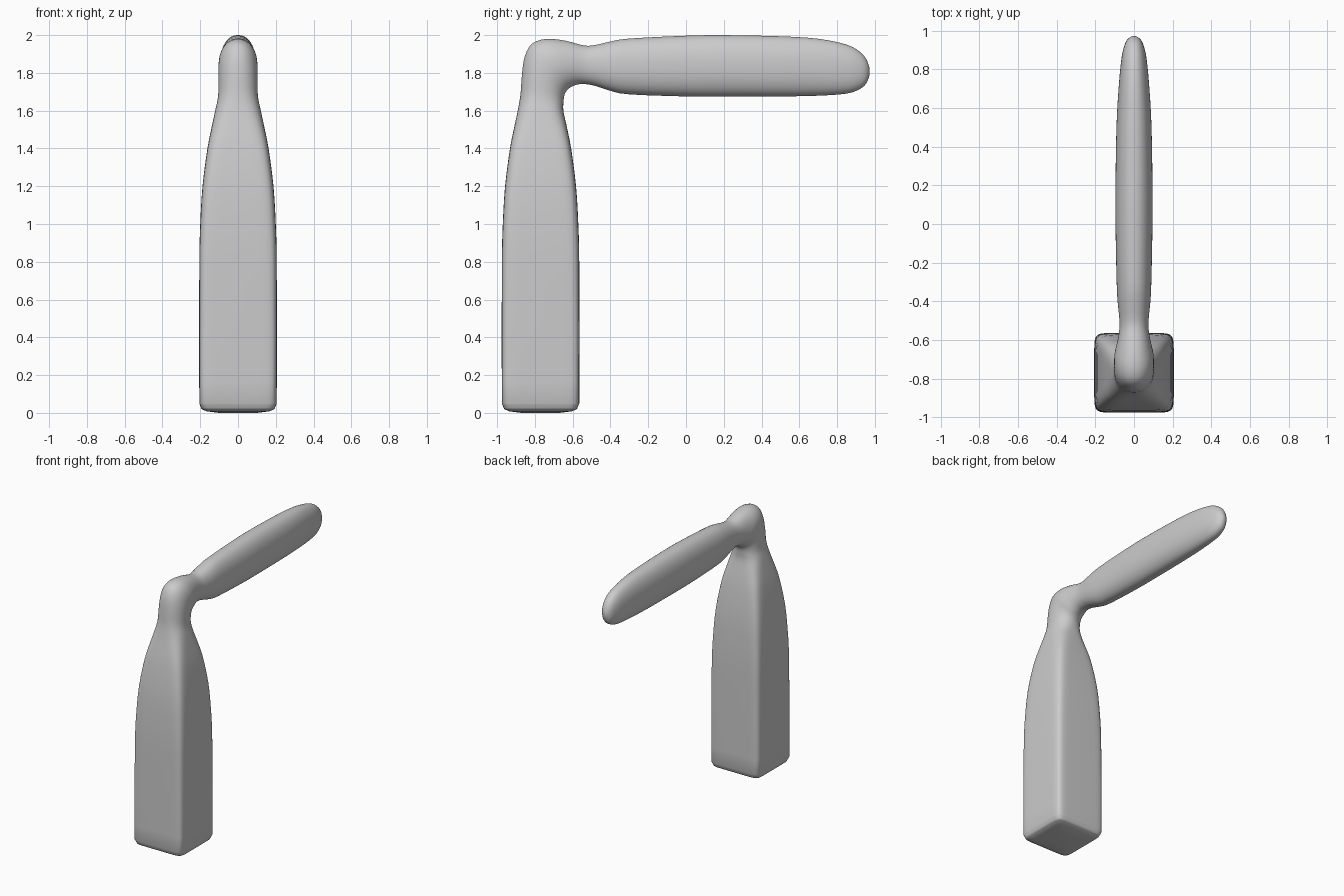
import bpy, bmesh
from math import cos, sin, pi, copysign
from mathutils import Vector

if "Cube" in bpy.data.objects:
    bpy.data.objects.remove(bpy.data.objects["Cube"])

SIDES, STEPS = 48, 3
YC = -0.77

# Column sections: z, half width, corner squareness
column = [(0.0, 0.10, 8), (0.008, 0.165, 9), (0.02, 0.193, 10), (0.05, 0.205, 10),
          (0.40, 0.206, 10), (0.80, 0.205, 9), (1.00, 0.200, 8), (1.20, 0.188, 7),
          (1.40, 0.162, 5.5), (1.52, 0.138, 4), (1.60, 0.121, 3)]
rings = [(YC - w, z, YC + w, z, w, n) for z, w, n in column]

# Elbow sections: outer (y, z), inner (y, z), half width, squareness
rings += [(-0.876, 1.69, -0.648, 1.65, 0.106, 2.4),
          (-0.868, 1.80, -0.644, 1.68, 0.104, 2.2),
          (-0.853, 1.89, -0.635, 1.70, 0.104, 2.1),
          (-0.815, 1.955, -0.622, 1.715, 0.103, 2.1),
          (-0.740, 1.98, -0.605, 1.727, 0.100, 2.1),
          (-0.640, 1.971, -0.575, 1.738, 0.086, 2.1)]

# Arm sections: y, top z, bottom z, half width
arm = [(-0.54, 1.945, 1.741, 0.075), (-0.48, 1.948, 1.731, 0.077),
       (-0.40, 1.966, 1.705, 0.085), (-0.30, 1.982, 1.686, 0.090),
       (0.0, 1.997, 1.675, 0.096), (0.2, 2.0, 1.674, 0.096),
       (0.5, 1.994, 1.675, 0.091), (0.7, 1.981, 1.679, 0.080),
       (0.85, 1.95, 1.690, 0.066), (0.92, 1.912, 1.714, 0.051),
       (0.955, 1.872, 1.745, 0.034), (0.972, 1.825, 1.788, 0.011)]
rings += [(y, t, y, b, w, 2.2) for y, t, b, w in arm]


def spline(a, b, c, d, t):
    """Catmull-Rom blend of four section tuples."""
    return [0.5 * (2 * q + (r - p) * t + (2 * p - 5 * q + 4 * r - s) * t * t
                   + (3 * q - p - 3 * r + s) * t ** 3)
            for p, q, r, s in zip(a, b, c, d)]


def section(bm, yo, zo, yi, zi, w, n):
    """Rounded-square ring between an outer and an inner profile point."""
    outer, inner = Vector((0, yo, zo)), Vector((0, yi, zi))
    mid, half = (outer + inner) / 2, (inner - outer) / 2
    verts = []
    for k in range(SIDES):
        a = 2 * pi * (k + 0.5) / SIDES
        u = copysign(abs(cos(a)) ** (2 / n), cos(a))
        v = copysign(abs(sin(a)) ** (2 / n), sin(a))
        verts.append(bm.verts.new(mid + half * v + Vector((w * u, 0, 0))))
    return verts


# Loft one continuous skin through all sections
bm = bmesh.new()
loops = []
last = len(rings) - 1
for i in range(last):
    quad = [rings[max(0, min(last, i + o))] for o in (-1, 0, 1, 2)]
    # short sections at the base stay linear to avoid overshoot
    if i < 5:
        quad = None
    for s in range(STEPS):
        t = s / STEPS
        vals = spline(*quad, t) if quad else [p + (q - p) * t for p, q in zip(rings[i], rings[i + 1])]
        loops.append(section(bm, *vals))
loops.append(section(bm, *rings[-1]))
for a, b in zip(loops, loops[1:]):
    for k in range(SIDES):
        j = (k + 1) % SIDES
        bm.faces.new((a[k], a[j], b[j], b[k]))
bm.faces.new(loops[0][::-1])
bm.faces.new(loops[-1])
bmesh.ops.recalc_face_normals(bm, faces=bm.faces)

mesh = bpy.data.meshes.new("post_with_arm")
bm.to_mesh(mesh)
bm.free()
mesh.shade_smooth()
obj = bpy.data.objects.new("post_with_arm", mesh)
bpy.context.collection.objects.link(obj)
